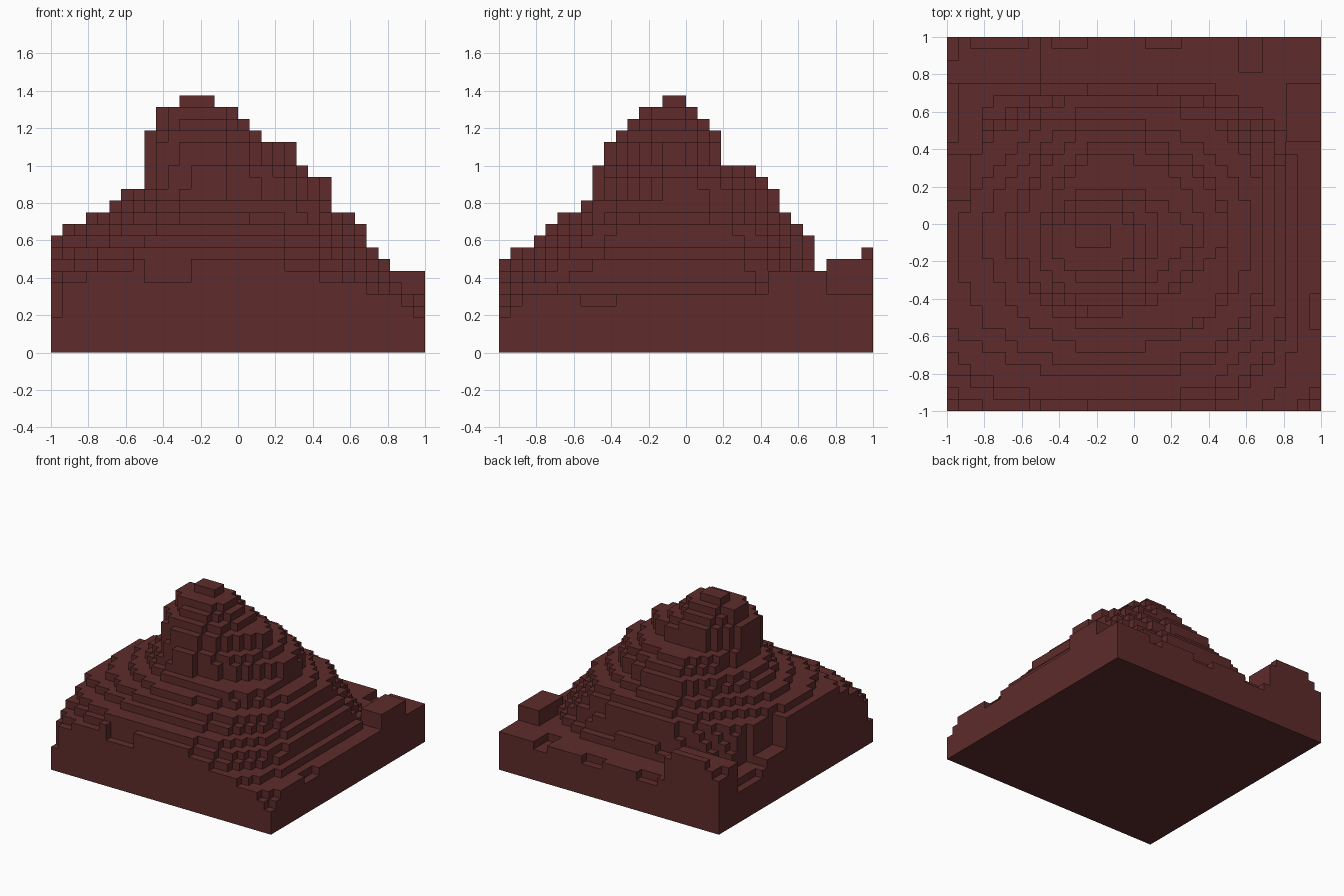
import bpy
import bmesh

default_cube = bpy.data.objects.get("Cube")
if default_cube:
    bpy.data.objects.remove(default_cube, do_unlink=True)

CELLS = 32
STEP = 2 / CELLS
PEAK_X, PEAK_Y = 13, 15

# Terraces from the bottom up: reach to the west, east, south and north of the peak
LOWEST_TERRACE = 4
TERRACES = [
    (25, 21.5, 19, 60), (20, 21, 19, 60), (23, 17.5, 19, 13.3),
    (20, 16.5, 16, 12.6), (18, 16, 15, 12.3), (17, 15, 14, 12),
    (15, 14, 12, 12), (12, 14, 11, 11), (10, 13, 10, 10),
    (8, 11, 8, 9), (7, 11, 7, 9), (5, 11, 7, 8), (5, 9, 7, 7),
    (5, 8, 6, 4), (5, 8, 6, 4), (5, 5, 5, 4), (4, 4, 4, 3),
    (4, 3, 3, 2), (2, 1, 1, 1),
]

# Local ledges and notches: column range, row range, height
PATCHES = [
    (29, 32, 23, 28, 7),   # east ledge
    (25, 27, 29, 32, 4),   # back channel
    (17, 20, 31, 32, 4),   # back notches
    (9, 12, 31, 32, 4),
    (0, 8, 28, 32, 8),     # back corner knoll
    (2, 7, 31, 32, 9),
    (0, 1, 30, 32, 7),
    (0, 2, 18, 22, 6),     # west gully
    (0, 3, 22, 28, 5),
    (0, 1, 23, 28, 4),
    (31, 32, 7, 10, 4),    # east notch
    (8, 12, 0, 1, 6),      # front notch
    (0, 1, 0, 1, 3),       # front corner
]


def roundness(dx, dy, level):
    """Exponent of the terrace outline, by quarter of the hill."""
    if dx < 0 and dy > 0:
        return 1.6
    if dx < 0:
        return 1.7 if 12 <= level <= 16 else 2.3
    if dy < 0 and level == 13:
        return 4
    if dy < 0 and 14 <= level <= 18:
        return 1.5
    return 2 if level >= 12 else 3


def terrace_height(col, row):
    dx, dy = col + 0.5 - PEAK_X, row + 0.5 - PEAK_Y
    height = LOWEST_TERRACE - 1
    for level, (west, east, south, north) in enumerate(TERRACES, LOWEST_TERRACE):
        power = roundness(dx, dy, level)
        across = abs(dx) / (west if dx < 0 else east)
        along = abs(dy) / (south if dy < 0 else north)
        if across ** power + along ** power <= 1:
            height = level
    return height


heights = {(c, r): terrace_height(c, r) for c in range(CELLS) for r in range(CELLS)}
for c0, c1, r0, r1, level in PATCHES:
    for c in range(c0, c1):
        for r in range(r0, r1):
            heights[c, r] = level

# Blocky surface: one top per cell and a wall wherever a neighbour is lower
bm = bmesh.new()


def add_face(corners):
    bm.faces.new([bm.verts.new((x * STEP - 1, y * STEP - 1, z * STEP))
                  for x, y, z in corners])


for (c, r), h in heights.items():
    ring = [(c, r), (c + 1, r), (c + 1, r + 1), (c, r + 1)]
    add_face([(x, y, h) for x, y in ring])
    neighbours = [(c, r - 1), (c + 1, r), (c, r + 1), (c - 1, r)]
    for side, neighbour in enumerate(neighbours):
        a, b = ring[side], ring[(side + 1) % 4]
        for z in range(heights.get(neighbour, 0), h):
            add_face([(*a, z), (*b, z), (*b, z + 1), (*a, z + 1)])

# Flat underside
add_face([(0, 0, 0), (0, CELLS, 0), (CELLS, CELLS, 0), (CELLS, 0, 0)])
bmesh.ops.remove_doubles(bm, verts=bm.verts[:], dist=STEP / 100)

mesh = bpy.data.meshes.new("terraced_hill")
bm.to_mesh(mesh)
bm.free()
hill = bpy.data.objects.new("terraced_hill", mesh)
bpy.context.collection.objects.link(hill)

# Dark red-brown rock
rock = bpy.data.materials.new("dark_red_rock")
rock.use_nodes = True
colour = (0.112, 0.024, 0.024, 1)
rock.diffuse_color = colour
rock.node_tree.nodes["Principled BSDF"].inputs["Base Color"].default_value = colour
mesh.materials.append(rock)
